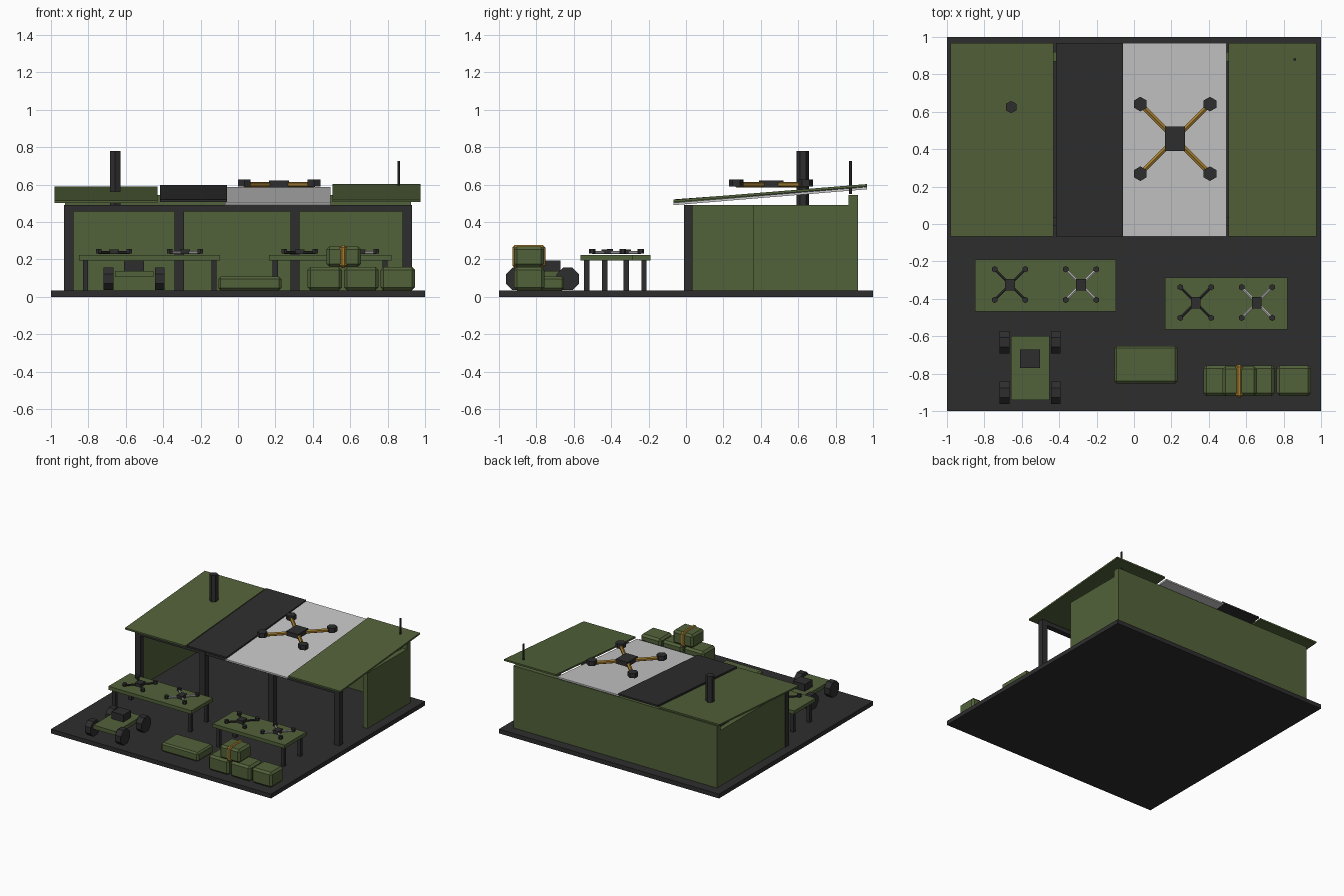
import bpy, math
from mathutils import Vector

if "Cube" in bpy.data.objects:
    bpy.data.objects.remove(bpy.data.objects["Cube"])


def material(name, rgb):
    m = bpy.data.materials.new(name)
    m.diffuse_color = (*rgb, 1)
    m.use_nodes = True
    m.node_tree.nodes["Principled BSDF"].inputs["Base Color"].default_value = m.diffuse_color
    return m


GREEN = material("olive green", (0.085, 0.122, 0.042))
DARK = material("charcoal", (0.027, 0.027, 0.027))
WHITE = material("pale grey", (0.57, 0.57, 0.57))
OCHRE = material("ochre", (0.36, 0.20, 0.028))


def finish(name, mat, bevel=0):
    ob = bpy.context.object
    ob.name = name
    ob.data.materials.append(mat)
    if bevel:
        mod = ob.modifiers.new("bevel", 'BEVEL')
        mod.width = bevel
        mod.segments = 1
    return ob


def box(name, mat, x0, x1, y0, y1, z0, z1, bevel=0):
    bpy.ops.mesh.primitive_cube_add(size=1)
    ob = finish(name, mat, bevel)
    for v in ob.data.vertices:
        v.co = ((x0 + x1) / 2 + v.co.x * (x1 - x0),
                (y0 + y1) / 2 + v.co.y * (y1 - y0),
                (z0 + z1) / 2 + v.co.z * (z1 - z0))
    return ob


def prism(name, mat, r, x, y, z0, z1, sides=6):
    bpy.ops.mesh.primitive_cylinder_add(vertices=sides, radius=r, depth=z1 - z0,
                                        location=(x, y, (z0 + z1) / 2))
    return finish(name, mat)


def rod(name, mat, r, a, b, sides=6):
    a, b = Vector(a), Vector(b)
    d = b - a
    bpy.ops.mesh.primitive_cylinder_add(vertices=sides, radius=r, depth=d.length,
                                        location=(a + b) / 2,
                                        rotation=d.to_track_quat('Z', 'Y').to_euler())
    return finish(name, mat)


def roof_panel(name, mat, x0, x1, z_front, z_back, t=0.013):
    # Slab whose back edge is lifted to give the slope
    ob = box(name, mat, x0, x1, -0.068, 0.968, z_front, z_front + t)
    for v in ob.data.vertices:
        if v.co.y > 0:
            v.co.z += z_back - z_front - t


def drone(name, arm_mat, x, y, z, reach, rotor_r, body, arm_r, h):
    # h: (body bottom, body top, arm centre, rotor bottom, rotor top) above z
    bx, by = body
    box(name + "_body", DARK, x - bx, x + bx, y - by, y + by, z + h[0], z + h[1])
    for sx in (-1, 1):
        for sy in (-1, 1):
            rx, ry = x + sx * reach, y + sy * reach
            rod(name + "_arm", arm_mat, arm_r, (x, y, z + h[2]), (rx, ry, z + h[2]))
            prism(name + "_rotor", DARK, rotor_r, rx, ry, z + h[3], z + h[4])


# Ground slab
box("base_slab", DARK, -1, 1, -1, 1, 0, 0.035)

# Shelter: posts, header, walls
for x in (-0.905, -0.315, 0.305, 0.905):
    box("front_post", DARK, x - 0.025, x + 0.025, -0.012, 0.036, 0.03, 0.49)
box("header_beam", DARK, -0.93, 0.93, -0.01, 0.034, 0.455, 0.49)
box("back_wall", GREEN, -0.925, 0.925, 0.87, 0.92, 0.03, 0.545)
box("left_wall", GREEN, -0.925, -0.885, 0.036, 0.88, 0.03, 0.49)
box("right_wall", GREEN, 0.885, 0.925, 0.36, 0.88, 0.03, 0.49)

# Sloping roof panels
roof_panel("left_roof", GREEN, -0.98, -0.43, 0.503, 0.59)
roof_panel("dark_roof", DARK, -0.418, -0.058, 0.508, 0.597)
roof_panel("pale_roof", WHITE, -0.07, 0.495, 0.49, 0.588)
roof_panel("right_roof", GREEN, 0.505, 0.977, 0.506, 0.603)

# Chimney and antenna
prism("chimney", DARK, 0.033, -0.657, 0.625, 0.475, 0.78)
prism("antenna", DARK, 0.008, 0.86, 0.88, 0.55, 0.725)

# Large drone on the roof
drone("roof_drone", OCHRE, 0.22, 0.455, 0.585, 0.186, 0.039, (0.054, 0.066), 0.015,
      (0, 0.037, 0.015, 0.005, 0.043))


# Work tables with two small drones each
def table(x0, x1, y0, y1, drones):
    box("table_top", GREEN, x0, x1, y0, y1, 0.195, 0.224)
    for x in (x0 + 0.034, x1 - 0.034):
        for y in (y0 + 0.034, y1 - 0.034):
            box("table_leg", DARK, x - 0.014, x + 0.014, y - 0.014, y + 0.014, 0.035, 0.196)
    for dx, mat in zip(drones, (DARK, WHITE)):
        drone("table_drone", mat, dx, (y0 + y1) / 2 + 0.005, 0.224, 0.082, 0.017,
              (0.026, 0.031), 0.008, (0.004, 0.03, 0.013, 0.008, 0.031))


table(-0.85, -0.095, -0.468, -0.19, (-0.663, -0.283))
table(0.165, 0.82, -0.565, -0.285, (0.33, 0.657))

# Small wheeled rover
box("rover_body", GREEN, -0.658, -0.453, -0.94, -0.60, 0.105, 0.137)
box("rover_box", DARK, -0.61, -0.503, -0.77, -0.67, 0.137, 0.195)
for x in (-0.692, -0.418):
    for y in (-0.902, -0.632):
        bpy.ops.mesh.primitive_cylinder_add(vertices=8, radius=0.0655, depth=0.052)
        wheel = finish("rover_wheel", DARK)
        wheel.rotation_euler = (math.radians(22.5), 0, 0)
        for v in wheel.data.vertices:  # lay the axle along x
            v.co = (v.co.z, v.co.y, -v.co.x)
        wheel.location = (x, y, 0.096)

# Supply crates
box("flat_crate", GREEN, -0.105, 0.232, -0.852, -0.652, 0.035, 0.108, 0.012)
for x in (0.463, 0.66, 0.855):
    box("ground_crate", GREEN, x - 0.092, x + 0.092, -0.92, -0.757, 0.035, 0.16, 0.016)
box("stacked_crate", GREEN, 0.473, 0.657, -0.92, -0.76, 0.16, 0.27, 0.016)
box("crate_strap", OCHRE, 0.543, 0.582, -0.928, -0.752, 0.155, 0.276, 0.012)
